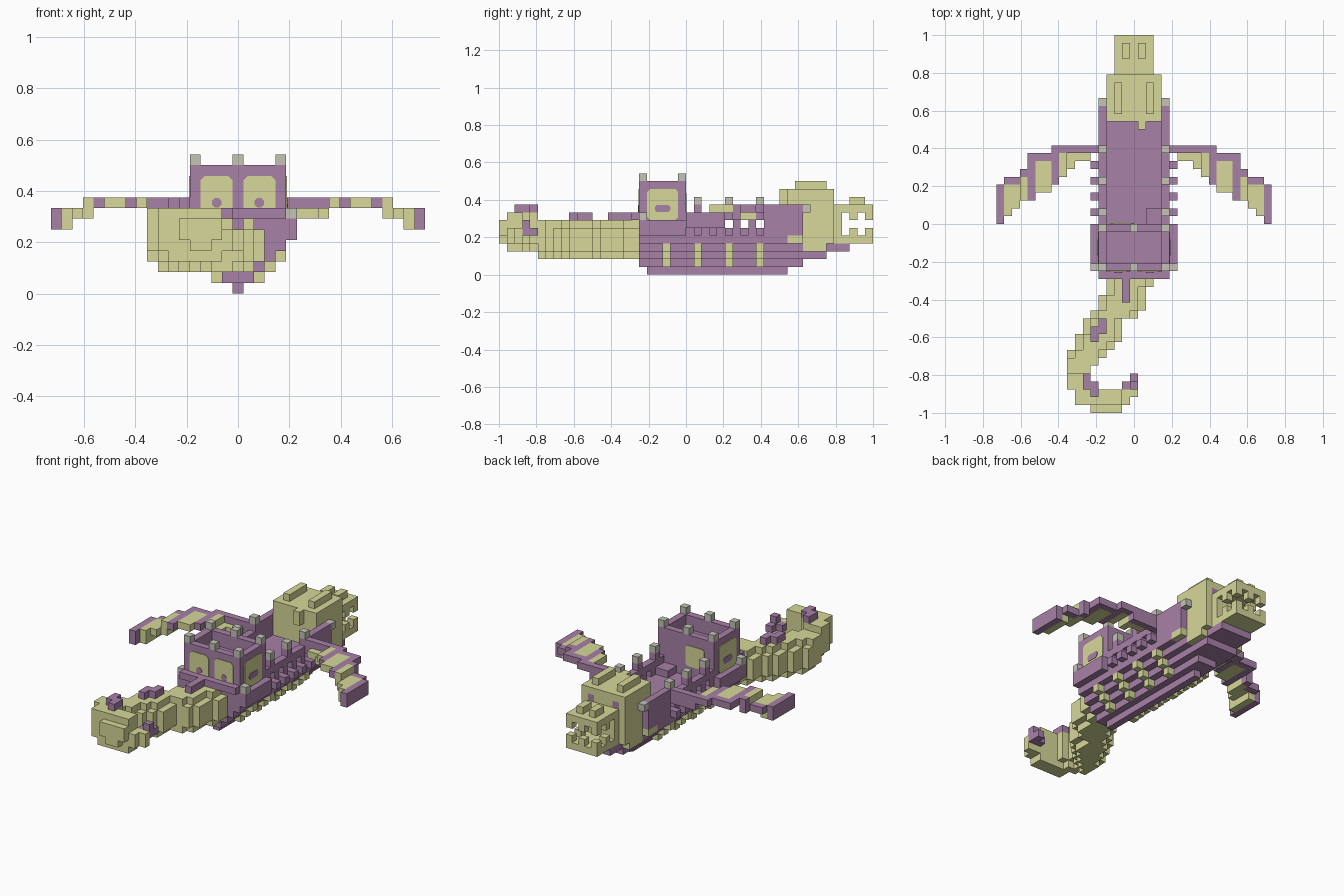
import bpy
import bmesh
from mathutils import Vector

cube = bpy.data.objects.get("Cube")
if cube:
    bpy.data.objects.remove(cube)

V = 1 / 24  # size of one block
OLIVE, PURPLE, GREY = 0, 1, 2


def material(name, rgb):
    mat = bpy.data.materials.new(name)
    mat.use_nodes = True
    mat.diffuse_color = (*rgb, 1)
    mat.node_tree.nodes["Principled BSDF"].inputs["Base Color"].default_value = (*rgb, 1)
    return mat


MATS = [material("olive", (0.68, 0.69, 0.32)),
        material("purple", (0.39, 0.22, 0.39)),
        material("stone_grey", (0.56, 0.55, 0.47))]


def fill(part, c, j, k, colour):
    """Fill blocks: c spans inclusive columns, j and k are half-open spans."""
    for a in range(c[0], c[1] + 1):
        for b in range(*j):
            for d in range(*k):
                part[a, b, d] = colour


def both(part, c, j, k, colour):
    fill(part, c, j, k, colour)
    fill(part, (-c[1], -c[0]), j, k, colour)


def finish(name, bm):
    mesh = bpy.data.meshes.new(name)
    bm.to_mesh(mesh)
    bm.free()
    for m in MATS:
        mesh.materials.append(m)
    bpy.context.collection.objects.link(bpy.data.objects.new(name, mesh))


def build(name, part):
    """Turn blocks into a mesh of their exposed faces."""
    bm = bmesh.new()
    for cell, colour in part.items():
        centre = Vector((cell[0], cell[1] + 0.5 - 24, cell[2] + 0.5)) * V
        for axis in range(3):
            for s in (-1, 1):
                near = list(cell)
                near[axis] += s
                if tuple(near) in part:
                    continue
                n, u = Vector(), Vector()
                n[axis], u[(axis + 1) % 3] = s, 1
                w = n.cross(u)
                ring = (u + w, w - u, -u - w, u - w)
                face = bm.faces.new([bm.verts.new(centre + (n + r) * V / 2) for r in ring])
                face.material_index = colour
    bmesh.ops.remove_doubles(bm, verts=bm.verts[:], dist=V / 100)
    finish(name, bm)


def plate(name, centre, out, w, h, cut, thick, colour):
    """Thin plate with clipped corners; sizes in blocks."""
    bm = bmesh.new()
    out, up = Vector(out), Vector((0, 0, 1))
    side = up.cross(out)
    a, b = w / 2, h / 2
    pts = ((a, cut - b), (a, b - cut), (a - cut, b), (cut - a, b),
           (-a, b - cut), (-a, cut - b), (cut - a, -b), (a - cut, -b))
    base = Vector((centre[0], centre[1] - 24, centre[2])) * V - out * 0.001
    face = bm.faces.new([bm.verts.new(base + (side * p + up * q) * V) for p, q in pts])
    new = bmesh.ops.extrude_face_region(bm, geom=[face])["geom"]
    bmesh.ops.translate(bm, vec=out * thick, verts=[v for v in new if isinstance(v, bmesh.types.BMVert)])
    bmesh.ops.recalc_face_normals(bm, faces=bm.faces[:])
    for f in bm.faces:
        f.material_index = colour
    finish(name, bm)


# Hull: stepped layers (half width, end block) rising from the keel
hull = {}
fill(hull, (0, 0), (19, 37), (0, 1), PURPLE)
for k, (half, end) in enumerate(((1, 39), (2, 39), (3, 39), (4, 37), (4, 37)), 1):
    fill(hull, (-half, half), (18, end), (k, k + 1), PURPLE)
fill(hull, (-2, 2), (39, 42), (2, 3), PURPLE)
fill(hull, (-2, 2), (42, 45), (3, 4), PURPLE)

# Pale ribs standing out from each hull step
for j in range(21, 34, 4):
    for k in (1, 2, 3):
        both(hull, (k + 1, k + 1), (j, j + 1), (k, k + 1), OLIVE)

# Bulwarks with oar holes, side studs and posts
both(hull, (4, 4), (24, 34), (6, 8), PURPLE)
both(hull, (4, 4), (34, 39), (5, 9), PURPLE)
both(hull, (4, 4), (39, 40), (8, 9), GREY)
for j in range(25, 35, 2):
    both(hull, (5, 5), (j, j + 1), (5, 6), PURPLE)
    for c in (-4, 4):
        hull.pop((c, j, 6), None)
for j in (25, 29, 33):
    both(hull, (4, 4), (j, j + 1), (8, 9), PURPLE)
    both(hull, (4, 4), (j, j + 1), (9, 10), GREY)
fill(hull, (2, 3), (24, 26), (6, 7), PURPLE)
build("hull", hull)

# Stern cabin with a parapet, side ledges and posts
cabin = {}
fill(cabin, (-4, 4), (18, 24), (6, 12), PURPLE)
fill(cabin, (-4, 4), (17, 18), (7, 8), PURPLE)
both(cabin, (5, 5), (18, 24), (5, 7), PURPLE)
both(cabin, (5, 5), (18, 19), (7, 8), GREY)
for c in range(-3, 4):
    for j in range(19, 23):
        for k in (10, 11):
            del cabin[c, j, k]
for c in (-4, 0, 4):
    for j in (18, 23):
        cabin[c, j, 12] = GREY
build("stern_cabin", cabin)

# Cabin windows, each with a small dark centre
for s, label in ((-1, "right"), (1, "left")):
    for spot, pos, out, width, dot in (("stern", (2 * s, 18, 9), (0, -1, 0), 3, 0.9),
                                       ("side", (4.5 * s, 21, 9), (s, 0, 0), 4, 2)):
        plate(f"{spot}_window_{label}", pos, out, width, 4, 0.4, 0.005, OLIVE)
        low = (pos[0], pos[1], pos[2] - 0.5)
        plate(f"{spot}_window_centre_{label}", low, out, dot, 0.9, 0.27, 0.008, PURPLE)
plate("deck_window", (-1.5, 24, 9), (0, 1, 0), 3, 3, 0.3, 0.005, OLIVE)

# Figurehead: skull, brows, snout, teeth, nostrils and eyes
head = {}
fill(head, (-3, 3), (37, 43), (4, 11), OLIVE)
fill(head, (-3, 3), (39, 42), (3, 4), OLIVE)
fill(head, (1, 1), (36, 37), (9, 11), OLIVE)
both(head, (4, 4), (37, 39), (4, 5), OLIVE)
both(head, (2, 2), (38, 42), (11, 12), OLIVE)
fill(head, (-2, 2), (43, 44), (4, 9), OLIVE)
fill(head, (-2, 2), (44, 48), (8, 9), OLIVE)
fill(head, (-2, 2), (44, 48), (4, 5), OLIVE)
both(head, (1, 1), (45, 47), (9, 10), OLIVE)
for j in (45, 47):
    for k in (5, 7):
        both(head, (2, 2), (j, j + 1), (k, k + 1), OLIVE)
for k in (5, 7):
    head[0, 47, k] = OLIVE
both(head, (2, 2), (42, 43), (9, 10), PURPLE)
build("figurehead", head)

# Wings: per column the rear and front blocks, dipping towards the tip
REAR = (33, 32, 32, 31, 30, 29, 28, 28, 27, 27, 26, 25, 24)
FRONT = (34, 34, 34, 34, 34, 34, 33, 33, 33, 31, 30, 30, 29)
for s, label in ((-1, "right"), (1, "left")):
    wing = {}
    for i, (rear, front) in enumerate(zip(REAR, FRONT)):
        c = i + 5
        cols = (s * c, s * c)
        low = 8 if 8 < c < 14 else 7  # membrane hangs low at root and tip
        high = 8 if c < 9 or c > 14 else 9
        rib = c in (10, 13, 17)
        fill(wing, cols, (rear, front), (low, high), PURPLE if rib else OLIVE)
        fill(wing, cols, (front - 1, front), (low, high), PURPLE)
        if c < 9:
            fill(wing, cols, (33, 34), (8, 9), PURPLE)
        if c > 15:
            fill(wing, cols, (rear, 29), (6, 7), PURPLE if rib else OLIVE)
    build(f"wing_{label}", wing)

# Tail: columns covered by each row, starting at the curled end
ROWS = ((-5, -2), (-7, -1), (-7, 0), (-8, -5), (-8, -6), (-8, -6), (-8, -5),
        (-8, -4), (-7, -3), (-7, -2), (-6, -2), (-6, -2), (-5, 0), (-4, 1),
        (-4, 1), (-3, 1), (-3, 2), (-2, 2))
tail = {}
for j, (a, b) in enumerate(ROWS):
    low = 4 if j == 0 else 3 if j < 5 else 2
    top = 8 if 0 < j < 5 else 7
    fill(tail, (a + 1, b - 1), (j, j + 1), (low, top), OLIVE)
    fill(tail, (a, b), (j, j + 1), (low + 1, top if j < 7 else top - 1), OLIVE)
for c in (-1, 0):  # thin the curled end
    for j in range(3):
        for k in (3, 6, 7):
            tail.pop((c, j, k), None)
fill(tail, (-1, 0), (3, 4), (5, 6), PURPLE)
fill(tail, (0, 0), (3, 4), (6, 7), PURPLE)
fill(tail, (0, 0), (4, 5), (5, 6), PURPLE)
# Fins along the tail
fill(tail, (-1, -1), (14, 17), (7, 8), PURPLE)
fill(tail, (-5, -5), (9, 11), (7, 8), PURPLE)
fill(tail, (-4, -4), (10, 12), (7, 8), PURPLE)
fill(tail, (-6, -6), (3, 5), (8, 9), PURPLE)
fill(tail, (-5, -5), (2, 4), (8, 9), PURPLE)
build("tail", tail)
